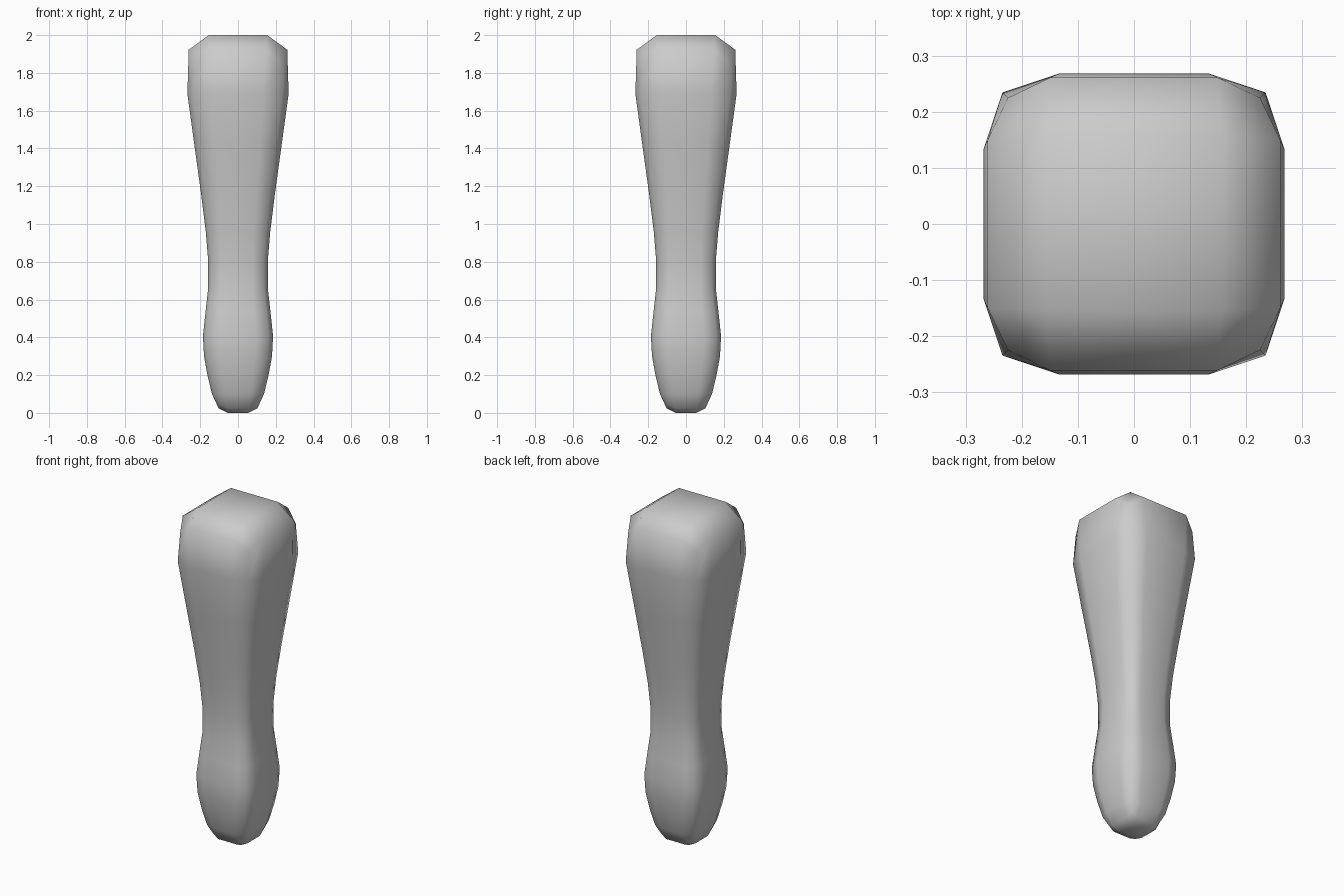
import bpy, bmesh

if "Cube" in bpy.data.objects:
    bpy.data.objects.remove(bpy.data.objects["Cube"])

# Cage profile of the leg: (half width, height), bottom to top
PROFILE = [(0.11, 0.0), (0.165, 0.2), (0.195, 0.4), (0.15, 0.66),
           (0.165, 0.94), (0.226, 1.38), (0.31, 2.0)]
# Square loop with one extra point in the middle of each side
SQUARE = [(1, -1), (1, 0), (1, 1), (0, 1), (-1, 1), (-1, 0), (-1, -1), (0, -1)]


def cap(bm, ring, z):
    # Four quads around a centre point
    c = bm.verts.new((0, 0, z))
    for i in (1, 3, 5, 7):
        bm.faces.new((c, ring[i], ring[(i + 1) % 8], ring[(i + 2) % 8]))


# Loft the square loops into a closed cage
bm = bmesh.new()
rings = [[bm.verts.new((x * r, y * r, z)) for x, y in SQUARE] for r, z in PROFILE]
for low, high in zip(rings, rings[1:]):
    for i in range(8):
        j = (i + 1) % 8
        bm.faces.new((low[i], low[j], high[j], high[i]))
cap(bm, rings[0], PROFILE[0][1])
cap(bm, rings[-1], PROFILE[-1][1])
bmesh.ops.recalc_face_normals(bm, faces=bm.faces)
for f in bm.faces:
    f.smooth = True

mesh = bpy.data.meshes.new("tapered_leg")
bm.to_mesh(mesh)
bm.free()
leg = bpy.data.objects.new("tapered_leg", mesh)
bpy.context.collection.objects.link(leg)

# One level of rounding
sub = leg.modifiers.new("rounding", "SUBSURF")
sub.levels = sub.render_levels = 1
sub.use_limit_surface = False
